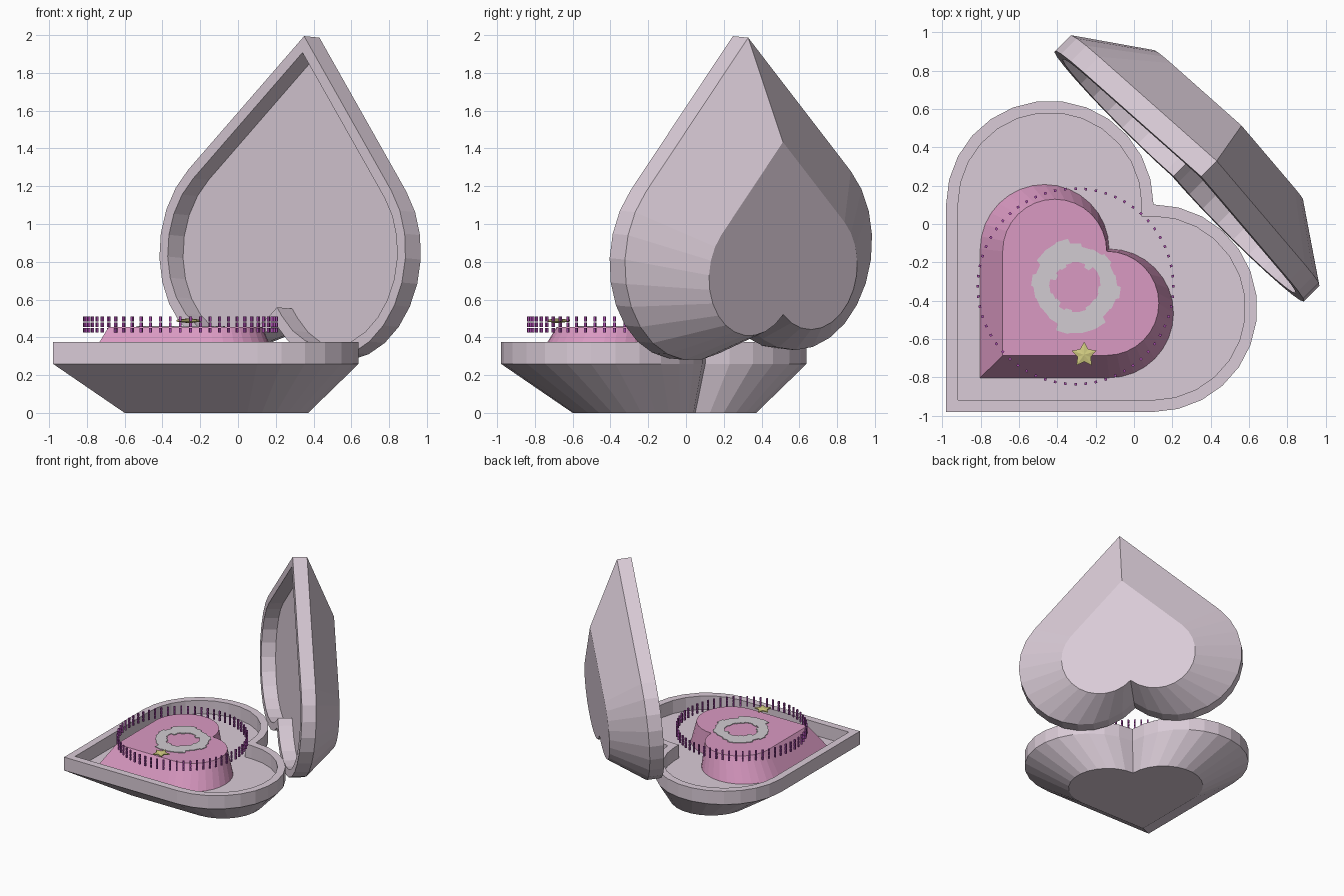
import bpy, bmesh, math, random
from mathutils import Matrix, Vector

if "Cube" in bpy.data.objects:
    bpy.data.objects.remove(bpy.data.objects["Cube"])

random.seed(4)


def material(name, rgb):
    m = bpy.data.materials.new(name)
    m.diffuse_color = (*rgb, 1)
    m.use_nodes = True
    m.node_tree.nodes["Principled BSDF"].inputs["Base Color"].default_value = m.diffuse_color
    return m


MAUVE = material("pale_mauve", (0.70, 0.60, 0.68))
PINK = material("rose_pink", (0.70, 0.32, 0.54))
GREY = material("soft_grey", (0.64, 0.60, 0.64))
PURPLE = material("purple", (0.38, 0.07, 0.40))
GOLD = material("pale_gold", (0.64, 0.60, 0.22))


def finish(name, bm, mat):
    bmesh.ops.remove_doubles(bm, verts=bm.verts, dist=1e-5)
    bmesh.ops.recalc_face_normals(bm, faces=bm.faces)
    mesh = bpy.data.meshes.new(name)
    bm.to_mesh(mesh)
    bm.free()
    mesh.materials.append(mat)
    obj = bpy.data.objects.new(name, mesh)
    bpy.context.collection.objects.link(obj)
    return obj


def heart(z, notch, r, inset=0.0, scale=1.0, centre=-0.03, n=13):
    """Heart outline: a square with a half circle on two sides."""
    mid, rr = notch - r, r - inset
    pts = [(notch - 2 * r + inset,) * 2]
    for cx, cy, start in ((notch, mid, -90), (mid, notch, 0)):
        for i in range(n + 1):
            a = math.radians(start + 180 * i / n)
            pts.append((cx + rr * math.cos(a), cy + rr * math.sin(a)))
        if start:
            pts.append((notch - inset, notch - inset))
    return [Vector((centre + (x - centre) * scale, centre + (y - centre) * scale, z))
            for x, y in pts]


def loft(name, loops, mat, ring=False):
    """Skin equal loops; cap both ends, or join last to first if ring."""
    bm = bmesh.new()
    rows = [[bm.verts.new(p) for p in loop] for loop in loops]
    pairs = list(zip(rows, rows[1:])) + ([(rows[-1], rows[0])] if ring else [])
    for a, b in pairs:
        for i in range(len(a)):
            j = (i + 1) % len(a)
            # zero-length edges at the notch are skipped or made triangles
            quad, seen = [a[i], a[j], b[j], b[i]], []
            for v in quad:
                if all((v.co - s.co).length > 1e-5 for s in seen):
                    seen.append(v)
            if len(seen) > 2:
                bm.faces.new(seen)
    if not ring:
        for row in (rows[0], rows[-1]):
            cap = []
            for v in row:
                if all((v.co - s.co).length > 1e-5 for s in cap):
                    cap.append(v)
            bm.faces.new(cap)
    return finish(name, bm, mat)


# Box halves: flared heart shell with a rim and a shallow tray
def shell(name):
    n, r = 0.102, 0.541
    return loft(name, [heart(0, n, r, scale=0.6), heart(0.26, n, r),
                       heart(0.375, n, r), heart(0.375, n, r, 0.062),
                       heart(0.26, n, r, 0.062)], MAUVE)


shell("box_base")
lid = shell("box_lid")

# Stand the lid up: point upward, leaning back and rolled by a few degrees
lean, roll = math.radians(4), math.radians(4.1)
U = Vector((1, 1, 0)).normalized()
V = Vector((1, -1, 0)).normalized()
Z = Vector((0, 0, 1))
up = Z * math.cos(lean) + U * math.sin(lean)
back = U * math.cos(lean) - Z * math.sin(lean)
tip = up * math.cos(roll) + V * math.sin(roll)
side = tip.cross(-back)
origin = U * 0.343 - V * 0.01 + Z * 0.852
# lid axes: side, tip direction, and opening direction (-back)
frame = Matrix((side, tip, -back)).transposed().to_4x4()
src = Matrix((V if (-U).cross(Z).dot(V) > 0 else -V, -U, Z)).transposed().to_4x4()
pivot = Vector((-0.168, -0.168, 0.375))
lid.data.transform(Matrix.Translation(origin) @ frame @ src.inverted()
                   @ Matrix.Translation(-pivot))

# Pink heart platform
loft("heart_platform", [heart(0.26, -0.13, 0.336, n=16),
                        heart(0.455, -0.142, 0.2715, n=16)], PINK)

# Jagged flat ring on the platform
CX, CY = -0.305, -0.325
STEPS = 22
outer_r = [random.uniform(0.205, 0.255) for _ in range(STEPS)]
inner_r = [random.uniform(0.105, 0.14) for _ in range(STEPS)]


def jagged(radii, z):
    pts = []
    for k in range(2 * STEPS):
        a = math.tau * (k // 2 + (0.06 if k % 2 == 0 else 0.94)) / STEPS
        pts.append(Vector((CX + radii[k // 2] * math.cos(a),
                           CY + radii[k // 2] * math.sin(a), z)))
    return pts


loft("jagged_ring", [jagged(outer_r, 0.456), jagged(outer_r, 0.461),
                     jagged(inner_r, 0.461), jagged(inner_r, 0.456)], GREY, ring=True)

# Circle of small pegs, three blocks high
bm = bmesh.new()
for i in range(60):
    a = math.tau * i / 60
    for z in (0.437, 0.467, 0.497):
        m = (Matrix.Translation((CX + 0.51 * math.cos(a), CY + 0.51 * math.sin(a), z))
             @ Matrix.Rotation(a, 4, 'Z') @ Matrix.Diagonal((0.013, 0.013, 0.025, 1)))
        bmesh.ops.create_cube(bm, size=1, matrix=m)
finish("peg_circle", bm, PURPLE)

# Small star, raised at the centre on both sides
bm = bmesh.new()
sx, sy, sz = -0.26, -0.682, 0.488
rim = []
for i in range(10):
    a = math.pi / 2 + math.tau * i / 10
    rad = 0.068 if i % 2 == 0 else 0.036
    rim.append([bm.verts.new((sx + rad * math.cos(a), sy + rad * math.sin(a), sz + h))
                for h in (-0.005, 0.005)])
poles = [bm.verts.new((sx, sy, sz + h)) for h in (-0.013, 0.013)]
for i in range(10):
    p, q = rim[i], rim[(i + 1) % 10]
    bm.faces.new((p[0], q[0], q[1], p[1]))
    for k in (0, 1):
        bm.faces.new((p[k], q[k], poles[k]))
finish("star", bm, GOLD)
